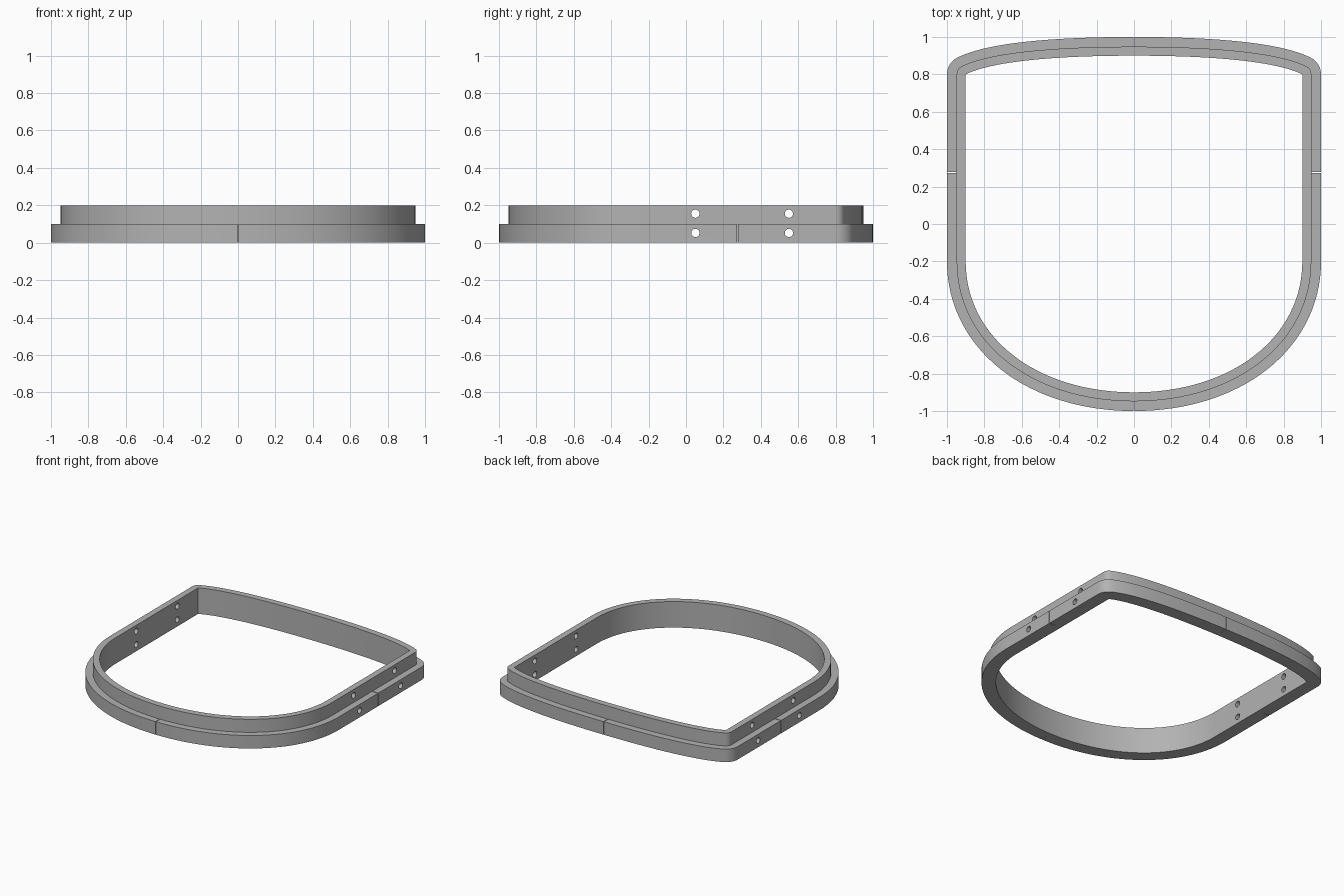
import bpy, bmesh, math
from mathutils import Vector, Matrix

if "Cube" in bpy.data.objects:
    bpy.data.objects.remove(bpy.data.objects["Cube"])

grey = bpy.data.materials.new("neutral grey")
grey.use_nodes = True
colour = (0.45, 0.45, 0.45, 1)
grey.diffuse_color = colour
grey.node_tree.nodes["Principled BSDF"].inputs["Base Color"].default_value = colour


def bezier(points, steps):
    """Sample a cubic curve as (position, outward normal) pairs."""
    a, b, c, d = map(Vector, points)
    out = []
    for i in range(steps + 1):
        t = i / steps
        s = 1 - t
        pos = a * s**3 + b * 3 * s * s * t + c * 3 * s * t * t + d * t**3
        tan = (b - a) * s * s + (c - b) * 2 * s * t + (d - c) * t * t
        out.append((pos, Vector((tan.y, -tan.x)).normalized()))
    return out


# Inner outline of the right half, from the front middle to the back middle
K = 0.58
front = bezier([(0, -0.9), (0.9 * K, -0.9), (0.9, -0.2 - 0.7 * K), (0.9, -0.2)], 32)
back = bezier([(0.9, 0.8), (0.76, 0.87), (0.42, 0.9), (0, 0.9)], 24)
corner = Vector((0.9, 0.8))
turn = math.atan2(back[0][1].y, back[0][1].x)
fan = [(corner, Vector((math.cos(turn * i / 8), math.sin(turn * i / 8)))) for i in range(8)]
half = front + fan + back
mirrored = [(Vector((-p.x, p.y)), Vector((-n.x, n.y))) for p, n in reversed(half[1:-1])]
outline = half + mirrored

# Stepped frame: sweep the cross-section (offset, height) round the outline
section = [(0, 0), (0.1, 0), (0.1, 0.1), (0.048, 0.1), (0.048, 0.2), (0, 0.2)]
bm = bmesh.new()
rings = [[bm.verts.new((*(p + n * off), z)) for off, z in section] for p, n in outline]
for i, ring in enumerate(rings):
    nxt = rings[(i + 1) % len(rings)]
    for j in range(len(section)):
        k = (j + 1) % len(section)
        bm.faces.new((ring[j], nxt[j], nxt[k], ring[k]))
bmesh.ops.remove_doubles(bm, verts=bm.verts, dist=1e-5)
bmesh.ops.recalc_face_normals(bm, faces=bm.faces)
mesh = bpy.data.meshes.new("stepped_frame")
bm.to_mesh(mesh)
bm.free()
frame = bpy.data.objects.new("stepped_frame", mesh)
bpy.context.collection.objects.link(frame)
mesh.materials.append(grey)

# Cutters: four bolt holes per side and four thin alignment slits
cut = bmesh.new()
for side in (-1, 1):
    for y in (0.05, 0.55):
        for z in (0.052, 0.155):
            place = Matrix.Translation((side * 0.95, y, z)) @ Matrix.Rotation(math.pi / 2, 4, 'Y')
            bmesh.ops.create_cone(cut, cap_ends=True, segments=24, radius1=0.022,
                                  radius2=0.022, depth=0.3, matrix=place)
SLIT = 0.005
for x, y, sx, sy in ((0.998, 0.275, 0.1, SLIT), (-0.998, 0.275, 0.1, SLIT),
                     (0, 0.998, SLIT, 0.1), (0, -0.998, SLIT, 0.1)):
    size = Matrix.Diagonal((sx, sy, 0.2, 1))
    bmesh.ops.create_cube(cut, size=1, matrix=Matrix.Translation((x, y, 0)) @ size)
cut_mesh = bpy.data.meshes.new("hole_cutter")
cut.to_mesh(cut_mesh)
cut.free()
cutter = bpy.data.objects.new("hole_cutter", cut_mesh)
cutter.hide_render = True
bpy.context.collection.objects.link(cutter)

mod = frame.modifiers.new("holes", 'BOOLEAN')
mod.operation = 'DIFFERENCE'
mod.solver = 'EXACT'
mod.object = cutter
bpy.ops.object.select_all(action='DESELECT')
bpy.context.view_layer.objects.active = frame
frame.select_set(True)
bpy.ops.object.modifier_apply(modifier=mod.name)
bpy.data.objects.remove(cutter)
bpy.ops.object.shade_smooth_by_angle(angle=math.radians(30))
